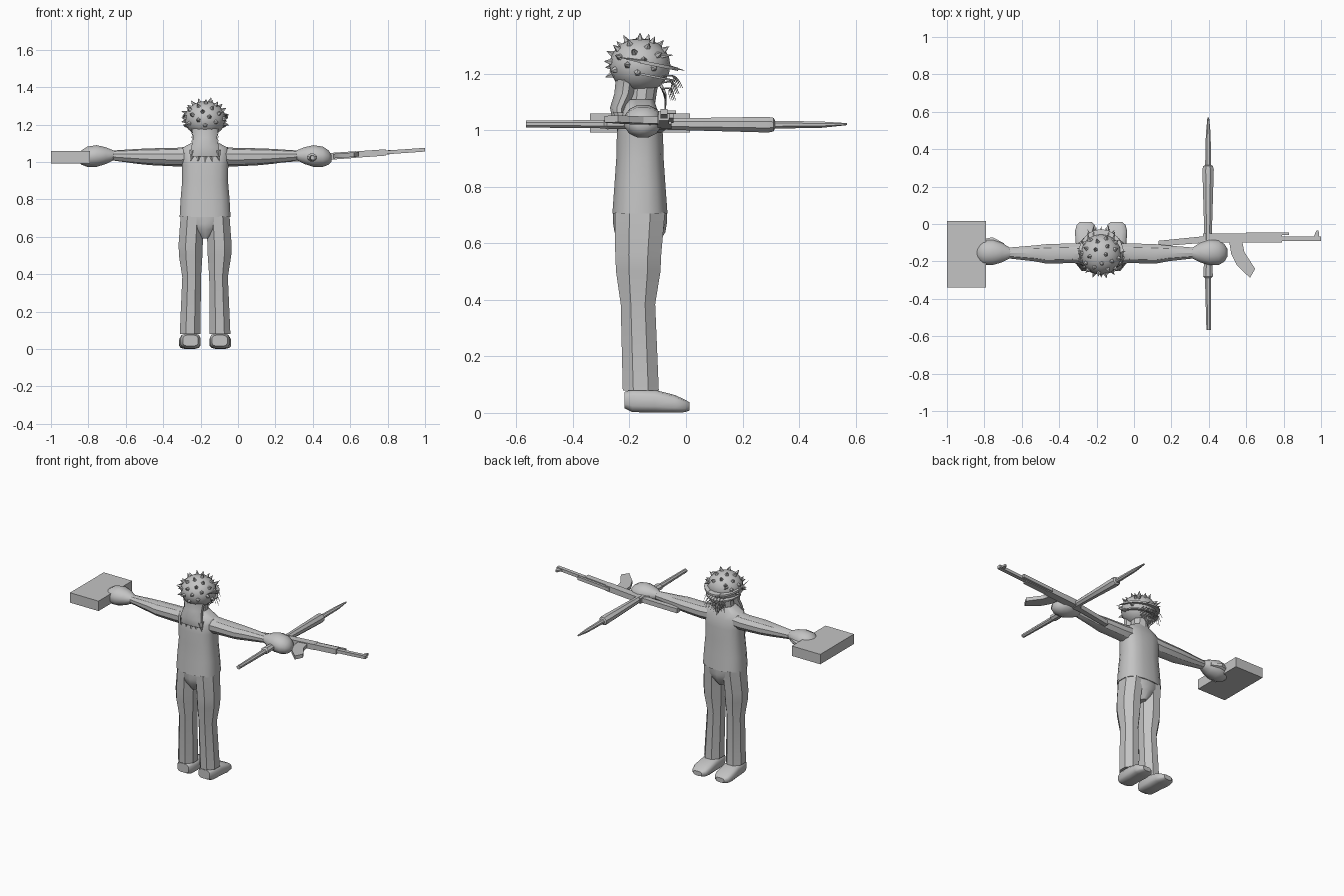
import bpy
import bmesh
import math
import random
from mathutils import Vector

random.seed(4)
BODY_X, BODY_Y = -0.176, -0.163
HEAD = Vector((BODY_X, BODY_Y, 1.23))

default_cube = bpy.data.objects.get("Cube")
if default_cube:
    bpy.data.objects.remove(default_cube, do_unlink=True)

grey = bpy.data.materials.new("plain grey")
grey.use_nodes = True
grey.diffuse_color = (0.55, 0.55, 0.55, 1)
grey.node_tree.nodes["Principled BSDF"].inputs["Base Color"].default_value = grey.diffuse_color


def finish(name, bm, angle=32):
    """Turn a bmesh into a named, shaded object."""
    bmesh.ops.recalc_face_normals(bm, faces=bm.faces)
    mesh = bpy.data.meshes.new(name)
    bm.to_mesh(mesh)
    bm.free()
    mesh.materials.append(grey)
    obj = bpy.data.objects.new(name, mesh)
    bpy.context.collection.objects.link(obj)
    bpy.ops.object.select_all(action="DESELECT")
    obj.select_set(True)
    bpy.context.view_layer.objects.active = obj
    bpy.ops.object.shade_smooth_by_angle(angle=math.radians(angle))
    return obj


def power(value, exponent):
    return math.copysign(abs(value) ** exponent, value)


def loft(name, rings, place, sides=12, square=1.0, angle=32):
    """Skin rings (along, centre_u, centre_v, radius_u, radius_v); place maps to world."""
    bm = bmesh.new()
    loops = []
    for along, cu, cv, ru, rv in rings:
        loop = []
        for i in range(sides):
            a = math.tau * (i + 0.5) / sides
            u = cu + ru * power(math.cos(a), square)
            v = cv + rv * power(math.sin(a), square)
            loop.append(bm.verts.new(place(along, u, v)))
        loops.append(loop)
    for low, high in zip(loops, loops[1:]):
        for i in range(sides):
            j = (i + 1) % sides
            bm.faces.new((low[i], low[j], high[j], high[i]))
    bm.faces.new(loops[0])
    bm.faces.new(loops[-1])
    return finish(name, bm, angle)


def upright(along, u, v):
    return (BODY_X + u, BODY_Y + v, along)


def plate(name, outline, middle, thickness, slope):
    """Extrude an outline in plan; slope(x, y) lifts it."""
    bm = bmesh.new()
    face = bm.faces.new([bm.verts.new((x, y, middle - thickness / 2)) for x, y in outline])
    top = bmesh.ops.extrude_face_region(bm, geom=[face])["geom"]
    bmesh.ops.translate(bm, vec=(0, 0, thickness),
                        verts=[g for g in top if isinstance(g, bmesh.types.BMVert)])
    for v in bm.verts:
        v.co.z += slope(v.co.x, v.co.y)
    return finish(name, bm, 20)


def strand(name, points, width):
    """Thin tapering tube through a few points."""
    curve = bpy.data.curves.new(name, "CURVE")
    curve.dimensions = "3D"
    curve.bevel_depth = width
    curve.bevel_resolution = 0
    curve.resolution_u = 4
    curve.use_fill_caps = True
    spline = curve.splines.new("NURBS")
    spline.points.add(len(points) - 1)
    spline.use_endpoint_u = True
    spline.order_u = 3
    for i, (p, co) in enumerate(zip(spline.points, points)):
        p.co = (*co, 1)
        p.radius = 1 - 0.7 * i / (len(points) - 1)
    curve.materials.append(grey)
    bpy.context.collection.objects.link(bpy.data.objects.new(name, curve))


def cone(name, base, direction, radius, length, sides=5):
    bm = bmesh.new()
    bmesh.ops.create_cone(bm, cap_ends=True, segments=sides, radius1=radius,
                          radius2=0, depth=length)
    turn = Vector(direction).to_track_quat("Z", "Y")
    for v in bm.verts:
        v.co = turn @ (v.co + Vector((0, 0, length / 2))) + Vector(base)
    return finish(name, bm, 20)


# Torso, hips and neck
loft("torso", [(.705, 0, 0, .138, .099), (.8, 0, 0, .133, .092), (.9, 0, 0, .124, .085),
               (.98, 0, 0, .126, .083), (1.04, 0, 0, .133, .076), (1.075, 0, 0, .125, .062),
               (1.11, 0, 0, .06, .05)], upright, 16, 0.75, 40)
loft("hips", [(.59, 0, 0, .02, .06), (.64, 0, 0, .075, .09), (.67, 0, 0, .112, .095),
              (.715, 0, 0, .125, .095)], upright, 14, 0.85)
loft("neck", [(1.07, 0, 0, .06, .05), (1.17, 0, .01, .055, .055)], upright, 10)

# Limbs, mirrored about the body
for side, label in ((1, "left"), (-1, "right")):
    def limb(along, u, v):
        return (BODY_X + side * u, BODY_Y + v, along)

    def reach(along, u, v):
        return (BODY_X + side * along, u, v)

    def forward(along, u, v):
        return (BODY_X + side * u, along, v)

    loft(label + "_leg", [(.08, .08, .003, .06, .069), (.385, .072, -.007, .054, .066),
                          (.5, .077, -.006, .068, .085), (.56, .077, -.006, .07, .088),
                          (.71, .068, 0, .068, .096)], limb, 8, angle=25)
    loft(label + "_shoe", [(-.217, .078, .045, .042, .03), (-.19, .078, .043, .054, .041),
                           (-.11, .08, .041, .056, .041), (-.04, .082, .032, .059, .032),
                           (-.005, .082, .025, .05, .023), (.012, .082, .023, .03, .015)],
         forward, 12, 0.6, 40)
    loft(label + "_arm", [(.09, -.16, 1.03, .06, .052), (.15, -.156, 1.026, .055, .05),
                          (.29, -.16, 1.028, .055, .045), (.36, -.157, 1.03, .044, .04),
                          (.5, -.155, 1.035, .03, .026)], reach, 10)
    loft(label + "_hand", [(.485, -.155, 1.036, .028, .025), (.53, -.153, 1.034, .054, .046),
                           (.58, -.152, 1.032, .07, .06), (.63, -.153, 1.028, .068, .056),
                           (.66, -.154, 1.024, .048, .04), (.676, -.154, 1.02, .02, .018)],
         reach, 12, angle=45)
    loft(label + "_thumb", [(.52, -.12, 1.03, .02, .018), (.58, -.088, 1.03, .02, .018),
                            (.63, -.092, 1.02, .013, .013)], reach, 6)

# Head with spikes spread around it
bm = bmesh.new()
bmesh.ops.create_uvsphere(bm, u_segments=16, v_segments=10, radius=1)
for v in bm.verts:
    v.co = Vector((v.co.x * .11, v.co.y * .108, v.co.z * .096)) + HEAD
finish("head", bm, 40)
count = 38
for i in range(count):
    z = .97 - 1.4 * i / count
    ring = math.sqrt(1 - z * z)
    a = i * math.pi * (3 - math.sqrt(5))
    normal = Vector((ring * math.cos(a), ring * math.sin(a), z))
    if normal.y > .6 and z < .3:
        continue
    base = HEAD + Vector((normal.x * .104, normal.y * .102, normal.z * .09))
    cone("head_spike", base, normal, .014, .03)


# Slanted face guard with pointed side bars
def guard_tilt(x, y):
    return -.2 * (y - BODY_Y)


def arc(radius, depth, steps=12):
    return [(BODY_X + radius * math.cos(math.pi * i / steps),
             BODY_Y + depth * math.sin(math.pi * i / steps)) for i in range(steps + 1)]


plate("face_guard", arc(.122, .135) + arc(.1, .1)[::-1], 1.243, .012, guard_tilt)
plate("lower_guard", arc(.116, .122) + arc(.095, .09)[::-1], 1.2, .008, guard_tilt)
for side in (-1, 1):
    x = BODY_X + side * .112
    cone("guard_back_point", (x, BODY_Y + .02, 1.24), (0, -1, .2), .008, .11)
    cone("guard_front_point", (BODY_X + side * .04, -.06, 1.223), (0, 1, -.2), .008, .06)
    cone("brow_point", (BODY_X + side * .06, -.11, 1.26), (side * .2, 1, .1), .013, .07)

# Curling whiskers and hanging beard
for row in range(3):
    for k in range(-3, 4):
        x = BODY_X + k * .018
        z = 1.19 - row * .022
        tip = -.012 - row * .012 - abs(k) * .006
        strand("whisker", [(x, -.085, z), (x * 1.02, -.05, z + .008),
                           (x + k * .004, tip - .012, z - .01), (x + k * .006, tip, z - .04)], .003)
for k in range(-4, 5):
    x = BODY_X + k * .011
    drop = 1.065 + abs(k) * .012 + random.uniform(0, .01)
    strand("beard_strand", [(x, -.09, 1.16), (x + k * .002, -.065, 1.12),
                            (x - k * .004, -.075, drop)], .006)

# Long hair down the back, ending in ragged locks
loft("back_hair", [(1.03, 0, -.075, .082, .022), (1.08, 0, -.073, .076, .034),
                   (1.13, 0, -.052, .066, .04), (1.18, 0, -.045, .074, .042)], upright, 12)
for k in range(-2, 3):
    cone("hair_lock", (BODY_X + k * .032, -.235, 1.06), (k * .12, -.08, -1), .022,
         .075 - abs(k) * .008, 6)

# Slab held in the right hand
plate("slab", [(-1, -.34), (-.79, -.34), (-.79, .015), (-1, .015)], 1.026, .066, lambda x, y: 0)


# Rifle lying on its side in the left hand
def rifle_rise(x, y):
    return .07 * (x - .49)


def bar(x0, x1, low, high):
    return [(x0, low), (x1, low), (x1, high), (x0, high)]


for name, outline, thickness in (
        ("rifle_stock", [(.13, -.12), (.38, -.1), (.38, -.065), (.13, -.09)], .03),
        ("rifle_receiver", bar(.37, .63, -.1, -.052), .036),
        ("rifle_handguard", bar(.62, .79, -.098, -.06), .034),
        ("rifle_gas_tube", bar(.6, .83, -.06, -.045), .022),
        ("rifle_barrel", bar(.78, 1, -.09, -.066), .02),
        ("rifle_front_sight", [(.96, -.07), (.99, -.07), (.987, -.035), (.975, -.035)], .012),
        ("rifle_grip", [(.42, -.1), (.46, -.1), (.44, -.2), (.4, -.2)], .028),
        ("rifle_magazine", [(.51, -.1), (.58, -.1), (.59, -.15), (.648, -.24),
                            (.62, -.288), (.55, -.22), (.52, -.16)], .024)):
    plate(name, outline, 1.03, thickness, rifle_rise)

# Long shafted weapon crossing the left hand
loft("long_weapon", [(-.566, .399, 1.022, .013, .013), (-.29, .396, 1.022, .018, .016),
                     (-.28, .396, 1.024, .028, .022), (-.21, .396, 1.024, .024, .02),
                     (-.05, .396, 1.022, .022, .022), (.29, .396, 1.02, .033, .03),
                     (.31, .396, 1.02, .028, .026), (.315, .396, 1.02, .017, .015),
                     (.48, .397, 1.02, .014, .012), (.57, .397, 1.022, .005, .004)],
     lambda along, u, v: (u, along, v), 8, angle=25)
